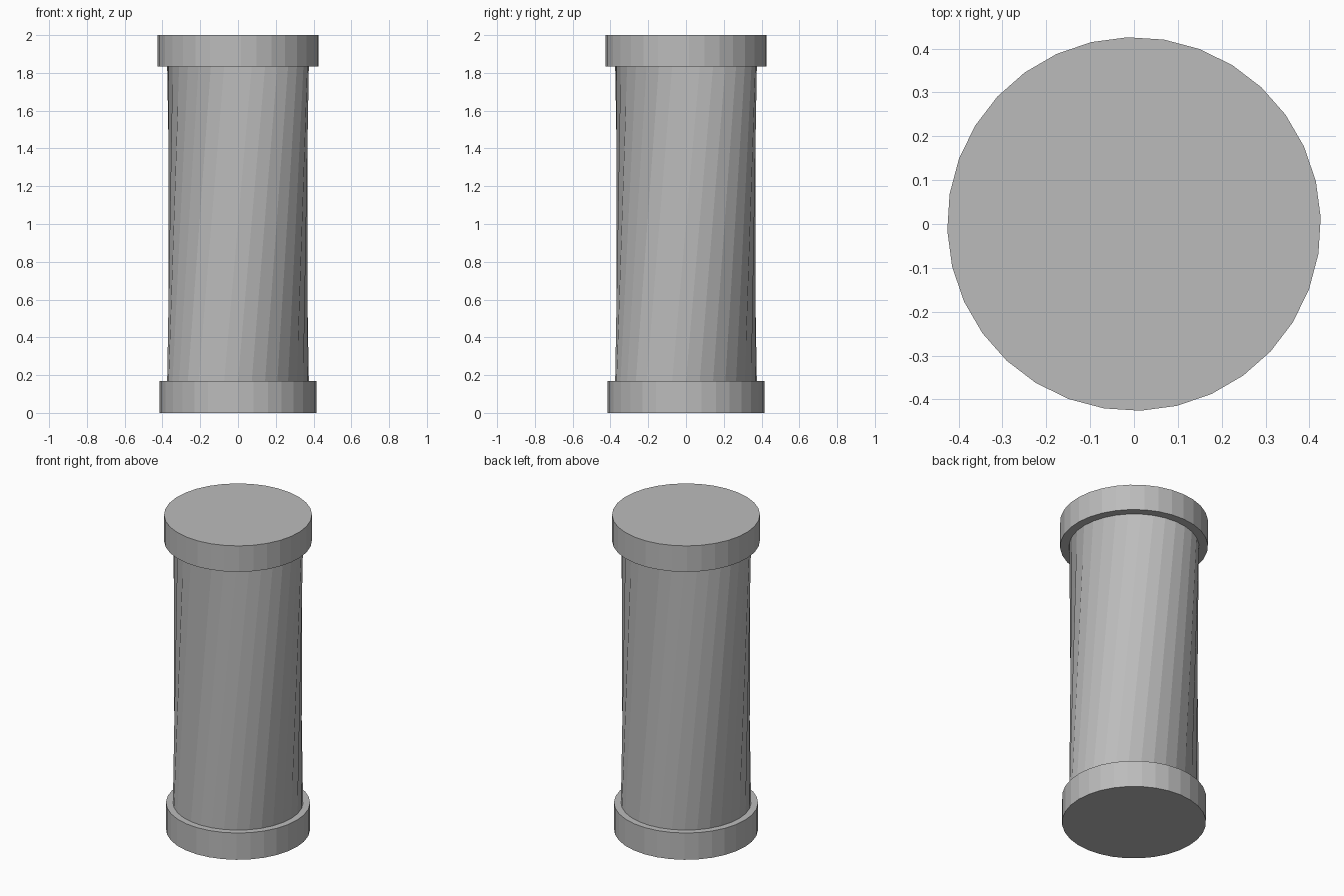
import bpy
import bmesh
from math import cos, sin, pi, radians

cube = bpy.data.objects.get("Cube")
if cube:
    bpy.data.objects.remove(cube, do_unlink=True)

SIDES = 32

# Single plain grey stone colour
stone = bpy.data.materials.new("grey stone")
stone.use_nodes = True
grey = (0.5, 0.5, 0.5, 1.0)
stone.diffuse_color = grey
stone.node_tree.nodes["Principled BSDF"].inputs["Base Color"].default_value = grey


def drum(name, radius, bottom, top, start=0.0, twist=0.0):
    """Closed faceted drum whose upper ring is turned by twist degrees."""
    bm = bmesh.new()
    rings = []
    for z, turn in ((bottom, start), (top, start + twist)):
        angles = [2 * pi * i / SIDES + radians(turn) for i in range(SIDES)]
        rings.append([bm.verts.new((radius * cos(a), radius * sin(a), z)) for a in angles])
    low, high = rings
    for i in range(SIDES):
        j = (i + 1) % SIDES
        bm.faces.new((low[i], low[j], high[j], high[i]))
    bm.faces.new(low[::-1])
    bm.faces.new(high)
    mesh = bpy.data.meshes.new(name)
    bm.to_mesh(mesh)
    bm.free()
    mesh.materials.append(stone)
    obj = bpy.data.objects.new(name, mesh)
    bpy.context.collection.objects.link(obj)
    return obj


# Base, twisted shaft and slightly wider capital
drum("column_base", 0.415, 0.0, 0.17)
drum("column_shaft", 0.375, 0.17, 1.835, twist=22.5)
drum("column_capital", 0.426, 1.835, 2.0, start=2.0)
